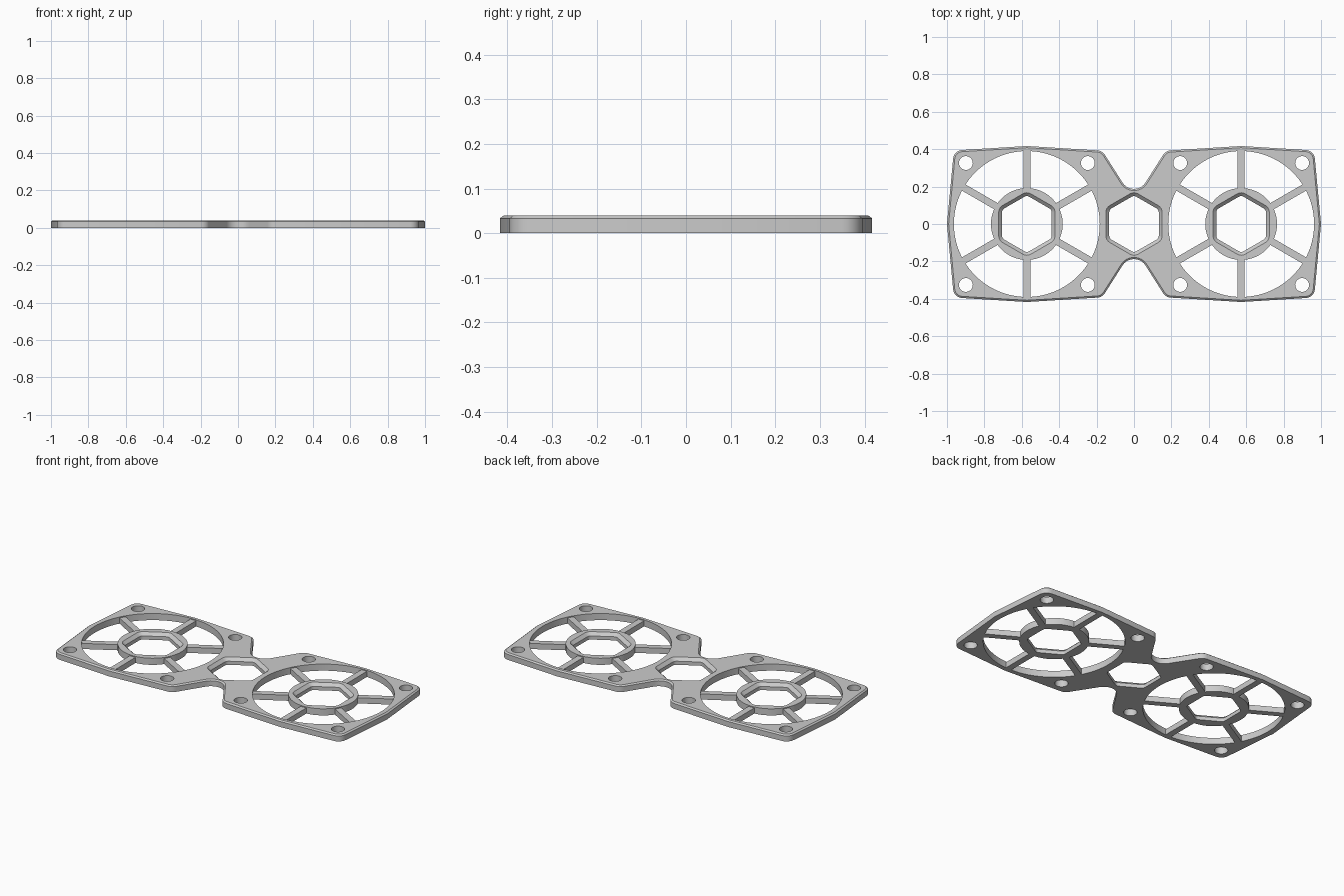
import bpy, bmesh
from math import pi, cos, sin, tan
from mathutils import Vector

H = 0.04          # plate thickness
CX = 0.573        # centre of each round opening

if "Cube" in bpy.data.objects:
    bpy.data.objects.remove(bpy.data.objects["Cube"])

grey = bpy.data.materials.new("grey plastic")
grey.use_nodes = True
colour = (0.6, 0.6, 0.6, 1)
grey.diffuse_color = colour
grey.node_tree.nodes["Principled BSDF"].inputs["Base Color"].default_value = colour


def rounded(corners, steps=6):
    """Turn (x, y, radius) corners into a loop with filleted corners."""
    loop = []
    for i, (x, y, r) in enumerate(corners):
        p = Vector((x, y))
        if r == 0:
            loop.append(p)
            continue
        a = (Vector(corners[i - 1][:2]) - p).normalized()
        b = (Vector(corners[(i + 1) % len(corners)][:2]) - p).normalized()
        half = a.angle(b) / 2
        centre = p + (a + b).normalized() * (r / sin(half))
        start = p + a * (r / tan(half)) - centre
        end = p + b * (r / tan(half)) - centre
        for k in range(steps + 1):
            d = start.lerp(end, k / steps)
            # even angular spacing along the arc
            turn = pi - 2 * half
            t = k / steps
            d = (start * sin((1 - t) * turn) + end * sin(t * turn)) / sin(turn)
            loop.append(centre + d)
    return loop


def inset(loop, amount):
    """Move a counter-clockwise loop inwards with mitred corners."""
    out = []
    for i, p in enumerate(loop):
        e1 = (p - loop[i - 1]).normalized()
        e2 = (loop[(i + 1) % len(loop)] - p).normalized()
        n1, n2 = Vector((-e1.y, e1.x)), Vector((-e2.y, e2.x))
        out.append(p + (n1 + n2) * (amount / (1 + n1.dot(n2))))
    return out


def circle(r, n):
    return [Vector((r * cos(2 * pi * i / n), r * sin(2 * pi * i / n))) for i in range(n)]


def loft(name, loop, layers, at=(0, 0)):
    """Solid through copies of the loop; layers are (inset, z) from the bottom up."""
    bm = bmesh.new()
    rings = [[bm.verts.new((p.x + at[0], p.y + at[1], z)) for p in inset(loop, d)]
             for d, z in layers]
    n = len(loop)
    for low, high in zip(rings, rings[1:]):
        for i in range(n):
            j = (i + 1) % n
            bm.faces.new((low[i], low[j], high[j], high[i]))
    bm.faces.new(rings[0][::-1])
    bm.faces.new(rings[-1])
    mesh = bpy.data.meshes.new(name)
    bm.to_mesh(mesh)
    bm.free()
    mesh.materials.append(grey)
    obj = bpy.data.objects.new(name, mesh)
    bpy.context.collection.objects.link(obj)
    return obj


def cut(target, cutters):
    for c in cutters:
        mod = target.modifiers.new("cut", 'BOOLEAN')
        mod.operation = 'DIFFERENCE'
        mod.solver = 'EXACT'
        mod.object = c
        bpy.context.view_layer.objects.active = target
        bpy.ops.object.modifier_apply(modifier=mod.name)
        bpy.data.objects.remove(c)


def smooth(obj):
    bpy.ops.object.select_all(action='DESELECT')
    obj.select_set(True)
    bpy.context.view_layer.objects.active = obj
    bpy.ops.object.shade_smooth_by_angle(angle=0.4)


def hex_cutter(x):
    """Rounded hexagon that flares out at the top for a chamfered rim."""
    r = 0.153
    corners = [(r * cos(pi / 6 + i * pi / 3), r * sin(pi / 6 + i * pi / 3), 0.025)
               for i in range(6)]
    return loft("hex_cutter", rounded(corners, 4),
                [(0, -0.02), (0, H - 0.018), (-0.018, H), (-0.018, H + 0.02)], (x, 0))


# Main plate: two bulged squares joined by a narrow waist, chamfered on top
quarter = [(0.963, 0.393, 0.05), (CX, 0.417, 0), (0.17, 0.392, 0.05), (0.04, 0.188, 0.07)]


def mirrored(sx, sy):
    return [(sx * x, sy * y, r) for x, y, r in quarter]


corners = ([(1, 0, 0)] + quarter + mirrored(-1, 1)[::-1]
           + [(-1, 0, 0)] + mirrored(-1, -1) + mirrored(1, -1)[::-1])
plate = loft("plate", rounded(corners), [(0, 0), (0, H - 0.007), (0.009, H)])

# Openings: centre hexagon, two large circles, eight screw holes
through = [(0, -0.02), (0, H + 0.02)]
cutters = [hex_cutter(0)]
for side in (-1, 1):
    cutters.append(loft("opening_cutter", circle(0.39, 96), through, (side * CX, 0)))
    for dx in (-0.326, 0.326):
        for y in (-0.326, 0.326):
            cutters.append(loft("screw_cutter", circle(0.037, 32), through,
                                (side * CX + dx, y)))
cut(plate, cutters)
smooth(plate)

# Hubs with hexagonal holes, each held by six spokes
for side, label in ((-1, "right"), (1, "left")):
    hub = loft(label + "_hub", circle(0.192, 72), [(0, 0), (0, H)], (side * CX, 0))
    cut(hub, [hex_cutter(side * CX)])
    smooth(hub)
    for i in range(6):
        bar = [Vector(p) for p in ((0.187, -0.019), (0.396, -0.019),
                                   (0.396, 0.019), (0.187, 0.019))]
        spoke = loft(f"{label}_spoke_{i + 1}", bar, [(0, 0), (0, H - 0.006)])
        spoke.location.x = side * CX
        spoke.rotation_euler.z = pi / 6 + i * pi / 3
